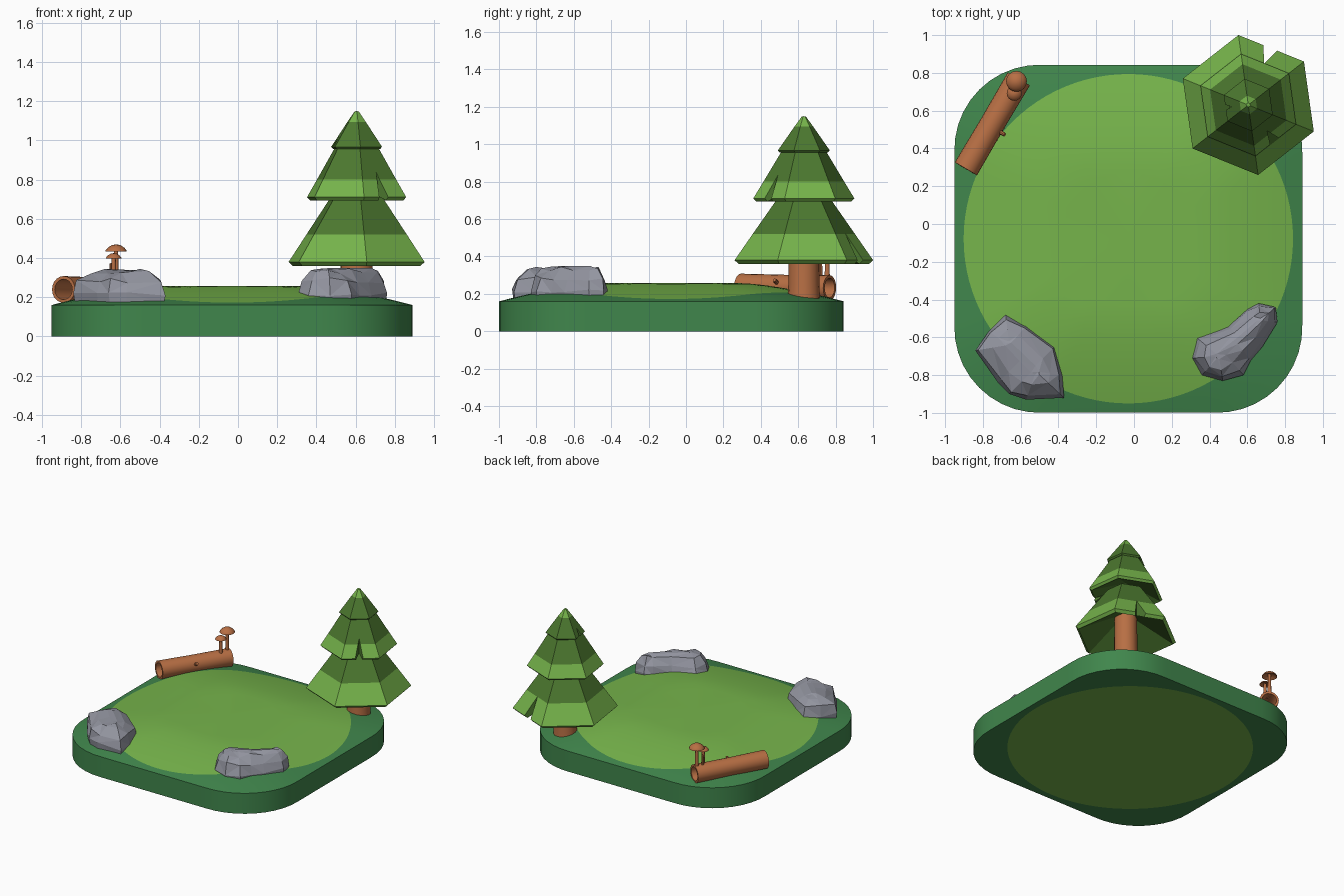
import bpy, bmesh, math, random
from mathutils import Vector, Matrix

if "Cube" in bpy.data.objects:
    bpy.data.objects.remove(bpy.data.objects["Cube"])

random.seed(4)


def srgb(name, r, g, b):
    m = bpy.data.materials.new(name)
    m.diffuse_color = [((c / 255 + 0.055) / 1.055) ** 2.4 for c in (r, g, b)] + [1]
    m.use_nodes = True
    m.node_tree.nodes["Principled BSDF"].inputs["Base Color"].default_value = m.diffuse_color
    return m


GRASS = srgb("grass_green", 118, 180, 75)
SOIL = srgb("deep_green", 64, 134, 76)
NEEDLE = srgb("needle_dark_green", 76, 120, 47)
BARK = srgb("bark_brown", 184, 111, 68)
STONE = srgb("stone_grey", 147, 149, 160)


def finish(name, bm, mats, smooth=None):
    bmesh.ops.recalc_face_normals(bm, faces=bm.faces)
    me = bpy.data.meshes.new(name)
    bm.to_mesh(me)
    bm.free()
    for m in mats:
        me.materials.append(m)
    if smooth:
        me.shade_smooth()
        me.set_sharp_from_angle(angle=math.radians(smooth))
    ob = bpy.data.objects.new(name, me)
    bpy.context.collection.objects.link(ob)
    return ob


def skin(bm, rings, closed=False, index=lambda i: 0):
    """Join rings of vertices; a one-vertex ring is a pole."""
    pairs = list(zip(rings, rings[1:] + rings[:1])) if closed else list(zip(rings, rings[1:]))
    for i, (a, b) in enumerate(pairs):
        n = max(len(a), len(b))
        for k in range(n):
            j = (k + 1) % n
            if len(a) == 1:
                vs = (a[0], b[j], b[k])
            elif len(b) == 1:
                vs = (a[k], a[j], b[0])
            else:
                vs = (a[k], a[j], b[j], b[k])
            bm.faces.new(vs).material_index = index(i)


def lathe(name, profile, n, mats, loc=(0, 0, 0), phase=0, axis=None,
          closed=False, index=lambda i: 0, smooth=None):
    bm = bmesh.new()
    rings = []
    for r, z in profile:
        angs = [phase + 2 * math.pi * k / n for k in range(n)] if r > 0 else [0]
        rings.append([bm.verts.new((r * math.cos(a), r * math.sin(a), z)) for a in angs])
    skin(bm, rings, closed, index)
    rot = Vector(axis).to_track_quat('Z', 'Y').to_matrix().to_4x4() if axis else Matrix()
    bm.transform(Matrix.Translation(loc) @ rot)
    return finish(name, bm, mats, smooth)


# Ground: rounded square slab with a domed top and a round lawn
CX, CY, HALF, CORNER, LAWN, N = -0.03, -0.078, 0.921, 0.45, 0.872, 96


def edge_radius(a):
    c, s = abs(math.cos(a)), abs(math.sin(a))
    t, k = HALF / max(c, s), HALF - CORNER
    if t * min(c, s) <= k:
        return t
    d = (c + s) * k
    return d + math.sqrt(d * d - 2 * k * k + CORNER ** 2)


def dome(s):
    return 0.257 - 0.097 * max(0, (s - 0.4) / 0.6) ** 1.5


bm = bmesh.new()
angles = [2 * math.pi * k / N for k in range(N)]


def ground_ring(radius, height):
    ring = []
    for a in angles:
        r = radius(a)
        ring.append(bm.verts.new((CX + r * math.cos(a), CY + r * math.sin(a), height(r / edge_radius(a)))))
    return ring


flat = lambda s: 0.0
rings = [[bm.verts.new((CX, CY, 0.257))]]
for t in (0.4, 0.5, 0.6, 0.7, 0.8, 0.9, 1.0):
    rings.append(ground_ring(lambda a: t * LAWN, dome))
for u in (0.33, 0.67, 1.0):
    rings.append(ground_ring(lambda a: LAWN + u * (edge_radius(a) - LAWN), dome))
rings.append(ground_ring(edge_radius, flat))
rings.append(ground_ring(lambda a: LAWN, flat))
rings.append([bm.verts.new((CX, CY, 0))])
skin(bm, rings, index=lambda i: 0 if i < 7 or i == 12 else 1)
finish("ground", bm, [GRASS, SOIL], smooth=35)

# Tree: trunk and three hexagonal tiers, each with a V-shaped nick in one side
TX, TY, PHASE = 0.605, 0.63, math.radians(38)
lathe("tree_trunk", [(0, 0.15), (0.088, 0.15), (0.083, 0.25), (0.08, 0.6), (0, 0.6)], 16,
      [BARK], (TX, TY, 0), smooth=40)


def tier(name, profile, light, nick_angle, nick_in, nick_out):
    ob = lathe(name, profile, 6, [NEEDLE, GRASS], (TX, TY, 0), PHASE,
               index=lambda i: 1 if i in light else 0)
    # wedge that cuts the nick
    b = bmesh.new()
    a = math.radians(nick_angle)
    mid = (nick_in + nick_out) / 2
    far = nick_out + 0.1
    w = 0.04 * (far - nick_in) / (nick_out - nick_in) * nick_out / 0.33
    tri = [(nick_in, 0), (far, -w), (far, w)]
    ends = [[b.verts.new((TX + x * math.cos(a) - y * math.sin(a),
                          TY + x * math.sin(a) + y * math.cos(a), z)) for x, y in tri]
            for z in (0.2, 1.3)]
    skin(b, ends)
    b.faces.new(ends[0])
    b.faces.new(ends[1])
    cutter = finish(name + "_cutter", b, [NEEDLE])
    cutter.hide_render = True
    mod = ob.modifiers.new("nick", 'BOOLEAN')
    mod.operation, mod.object, mod.solver = 'DIFFERENCE', cutter, 'EXACT'
    bpy.context.view_layer.objects.active = ob
    bpy.ops.object.modifier_apply(modifier=mod.name)
    bpy.data.objects.remove(cutter)


tier("tree_tier_lower", [(0, 0.55), (0.34, 0.367), (0.352, 0.36), (0.374, 0.38), (0.276, 0.52),
                         (0.135, 0.72), (0, 0.72)], (2, 3), 69, 0.236, 0.324)
tier("tree_tier_middle", [(0, 0.80), (0.245, 0.70), (0.256, 0.694), (0.273, 0.71), (0.218, 0.80),
                          (0.115, 0.97), (0, 0.97)], (2, 3), -54, 0.17, 0.237)
tier("tree_tier_top", [(0, 1.03), (0.12, 0.962), (0.13, 0.957), (0.14, 0.967), (0.05, 1.095),
                       (0.012, 1.147), (0, 1.15)], (4, 5), 186, 0.088, 0.122)

# Hollow fallen log with a twig stub
start, end = Vector((-0.89, 0.292, 0.24)), Vector((-0.61, 0.768, 0.232))
length = (end - start).length
lathe("log", [(0.068, 0), (0.066, length / 2), (0.068, length), (0.052, length), (0.05, length / 2), (0.052, 0)],
      20, [BARK], start, axis=end - start, closed=True, smooth=40)
lathe("log_twig", [(0, 0), (0.013, 0), (0.01, 0.04), (0, 0.04)], 8, [BARK],
      (-0.715, 0.49, 0.255), axis=(0.8, -0.45, 0.5), smooth=40)

# Mushrooms growing on the end of the log
for name, x, y, top, r in (("tall", -0.622, 0.755, 0.47, 0.055),
                           ("short", -0.634, 0.692, 0.425, 0.04)):
    lathe(name + "_mushroom_stem", [(0, 0.28), (0.015, 0.28), (0.01, top - 0.02), (0, top - 0.02)],
          10, [BARK], (x, y, 0), smooth=40)
    cap = [(0, 0.4), (0.6, 0.25), (1, 0.0), (0.97, 0.12), (0.75, 0.38), (0.4, 0.6), (0, 0.68)]
    lathe(name + "_mushroom_cap", [(r * a, top - 0.68 * r + r * b) for a, b in cap],
          16, [BARK], (x, y, 0), smooth=40)
lathe("tiny_mushroom_stem", [(0, 0.28), (0.01, 0.28), (0.008, 0.37), (0, 0.375)], 8,
      [BARK], (-0.648, 0.72, 0), smooth=40)


# Rocks: faceted lofts of a plan outline, shrinking upward around a ridge
def rock(name, outline, ridge_a, ridge_b, top):
    b = bmesh.new()
    a, d = Vector(ridge_a), Vector(ridge_b) - Vector(ridge_a)
    rings = []
    for scale, z, j in ((0.95, 0.165, 0), (1, 0.215, 0.012), (0.86, 0.285, 0.015),
                        (0.5, top - 0.018, 0.014), (0.12, top - 0.008, 0.006)):
        ring = []
        for p in outline:
            p = Vector(p)
            core = a + d * min(1, max(0, (p - a).dot(d) / d.length_squared))
            shrink = scale + (random.uniform(-0.07, 0.07) if 0.2 < scale < 0.9 else 0)
            q = core + (p - core) * shrink
            ring.append(b.verts.new((q.x, q.y, z + random.uniform(-j, j))))
        rings.append(ring)
    skin(b, rings)
    b.faces.new(rings[0])
    b.faces.new(rings[-1])
    bmesh.ops.remove_doubles(b, verts=b.verts, dist=0.012)
    bmesh.ops.triangulate(b, faces=b.faces)
    finish(name, b, [STONE])


rock("rock_left", [(-0.68, -0.48), (-0.57, -0.54), (-0.42, -0.65), (-0.38, -0.80), (-0.37, -0.92),
                   (-0.57, -0.93), (-0.66, -0.90), (-0.72, -0.84), (-0.84, -0.67), (-0.77, -0.57)],
     (-0.66, -0.64), (-0.52, -0.78), 0.348)
rock("rock_right", [(0.33, -0.60), (0.50, -0.54), (0.60, -0.45), (0.66, -0.42), (0.75, -0.44),
                    (0.76, -0.52), (0.68, -0.65), (0.62, -0.72), (0.58, -0.80), (0.47, -0.83),
                    (0.36, -0.80), (0.31, -0.71)],
     (0.45, -0.70), (0.67, -0.51), 0.352)
